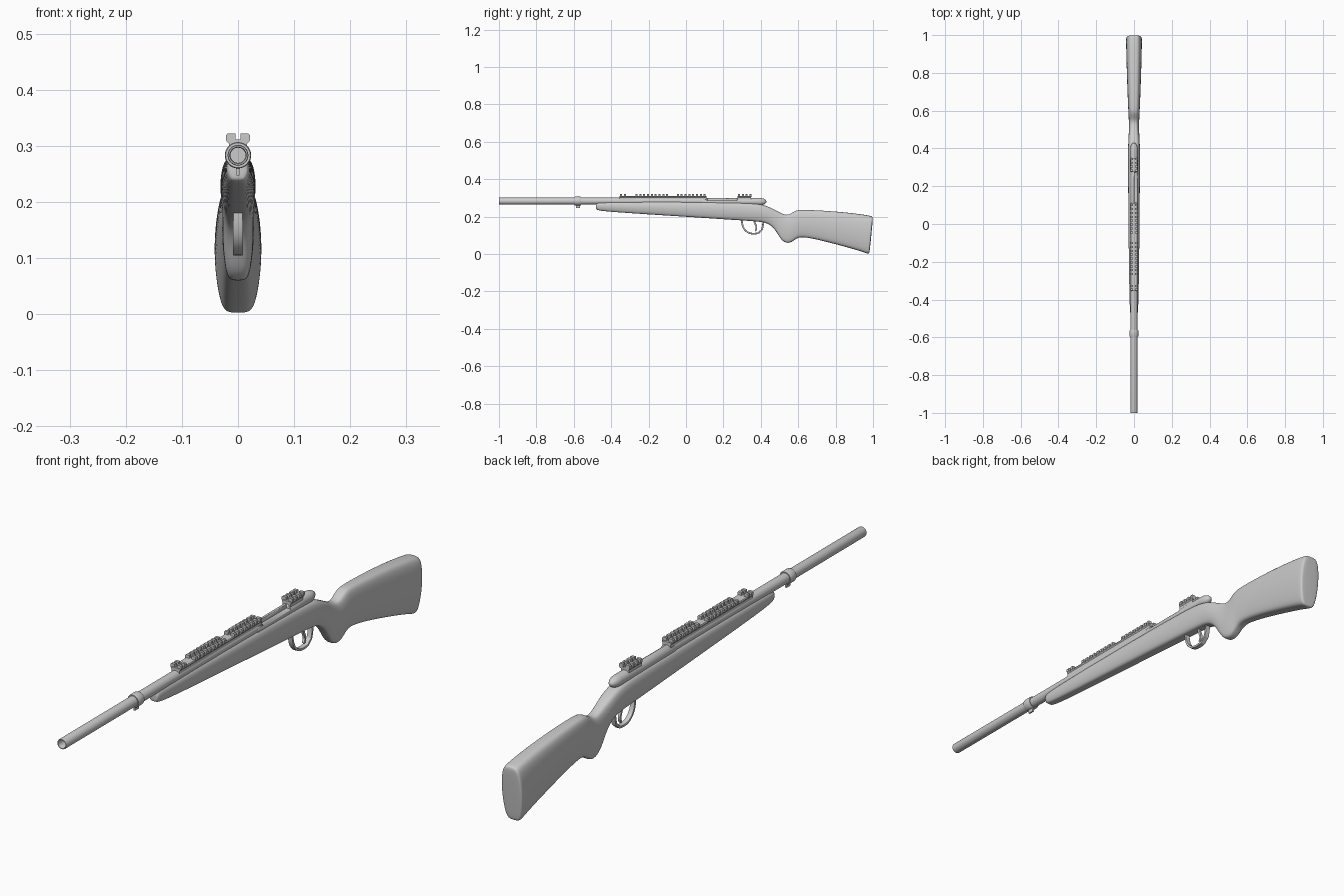
import bpy, bmesh, math
from mathutils import Vector

if "Cube" in bpy.data.objects:
    bpy.data.objects.remove(bpy.data.objects["Cube"])

AXIS_Z = 0.283


def make(name, verts, faces, angle=35):
    me = bpy.data.meshes.new(name)
    me.from_pydata([tuple(v) for v in verts], [], faces)
    bm = bmesh.new()
    bm.from_mesh(me)
    bmesh.ops.recalc_face_normals(bm, faces=bm.faces)
    bm.to_mesh(me)
    bm.free()
    ob = bpy.data.objects.new(name, me)
    bpy.context.collection.objects.link(ob)
    me.shade_smooth()
    me.set_sharp_from_angle(angle=math.radians(angle))
    return ob


def loft(rings, cap=True):
    n = len(rings[0])
    verts = [p for r in rings for p in r]
    faces = [(i * n + j, i * n + (j + 1) % n, (i + 1) * n + (j + 1) % n, (i + 1) * n + j)
             for i in range(len(rings) - 1) for j in range(n)]
    if cap:
        faces += [tuple(range(n)), tuple(range((len(rings) - 1) * n, len(rings) * n))]
    return verts, faces


def lathe(name, profile, n=32, z=AXIS_Z):
    # profile of (y, radius) turned around the bore axis
    rings = [[(r * math.cos(2 * math.pi * k / n), y, z + r * math.sin(2 * math.pi * k / n))
              for k in range(n)] for y, r in profile]
    return make(name, *loft(rings))


def extrude_y(name, outline, spans):
    # one (x, z) outline extruded over several y spans
    verts, faces = [], []
    for y0, y1 in spans:
        v, f = loft([[(x, y, z) for x, z in outline] for y in (y0, y1)])
        faces += [tuple(i + len(verts) for i in q) for q in f]
        verts += v
    return make(name, verts, faces)


def ribbon(name, path, half_width, thickness):
    # flat strip following a (y, z) path
    verts = [(s * half_width, y, z) for y, z in path for s in (-1, 1)]
    faces = [(2 * i, 2 * i + 1, 2 * i + 3, 2 * i + 2) for i in range(len(path) - 1)]
    ob = make(name, verts, faces)
    so = ob.modifiers.new("thick", 'SOLIDIFY')
    so.thickness, so.offset = thickness, 0
    bv = ob.modifiers.new("edge", 'BEVEL')
    bv.width, bv.segments = 0.0015, 2
    su = ob.modifiers.new("smooth", 'SUBSURF')
    su.levels = su.render_levels = 2
    return ob


# Stock: lofted stations of (y, bottom z, top z, half width)
half = [(0, 0), (0.55, 0), (0.78, 0.1), (0.95, 0.3), (1.03, 0.52), (0.98, 0.75), (0.8, 0.93), (0.5, 1), (0, 1)]
section = half + [(-x, t) for x, t in half[-2:0:-1]]
stations = [
    (-0.482, 0.242, 0.268, 0.015), (-0.478, 0.236, 0.274, 0.019), (-0.44, 0.228, 0.278, 0.023),
    (-0.2, 0.212, 0.281, 0.027), (0.1, 0.193, 0.279, 0.030), (0.32, 0.178, 0.275, 0.031),
    (0.41, 0.173, 0.266, 0.031), (0.455, 0.156, 0.246, 0.029), (0.485, 0.118, 0.231, 0.027),
    (0.51, 0.072, 0.217, 0.027), (0.54, 0.057, 0.206, 0.027), (0.565, 0.063, 0.218, 0.028),
    (0.588, 0.082, 0.234, 0.029), (0.62, 0.097, 0.237, 0.031), (0.78, 0.059, 0.230, 0.037),
    (0.93, 0.017, 0.214, 0.041), (0.968, 0.002, 0.204, 0.0415), (0.979, 0.002, 0.200, 0.040),
    (0.982, 0.012, 0.190, 0.034)]
rings = []
for y, zb, zt, w in stations:
    lean = 0.018 if y > 0.94 else 0
    rings.append([(x * w, y + lean * t, zb + (zt - zb) * t) for x, t in section])
stock = make("stock", *loft(rings), angle=180)
sub = stock.modifiers.new("smooth", 'SUBSURF')
sub.levels = sub.render_levels = 2

# Barrel with hollow muzzle, and the band around it
lathe("barrel", [(-0.85, 0.0135), (-0.995, 0.0135), (-1.0, 0.015), (-1.0, 0.0175),
                 (-0.996, 0.0185), (-0.45, 0.0185), (0.09, 0.0195)])
lathe("barrel_band", [(-0.596, 0.018), (-0.596, 0.022), (-0.592, 0.0235), (-0.566, 0.0235),
                      (-0.562, 0.022), (-0.562, 0.018)])
extrude_y("band_lug", [(-0.003, 0.247), (0.003, 0.247), (0.004, 0.265), (-0.004, 0.265)], [(-0.589, -0.567)])

# Receiver with rounded rear and an opening on the right side
tail = [(0.39 + 0.04 * math.sin(a), 0.0205 * math.cos(a)) for a in [math.radians(d) for d in (0, 20, 40, 60, 75, 86)]]
receiver = lathe("receiver", [(0.085, 0.0195), (0.088, 0.0205), (0.25, 0.0205)] + tail, z=0.280)
cutter = extrude_y("port_cutter", [(0.002, 0.287), (0.05, 0.287), (0.05, 0.33), (0.002, 0.33)], [(0.115, 0.272)])
cutter.hide_render = True
cutter.hide_viewport = True
cut = receiver.modifiers.new("port", 'BOOLEAN')
cut.operation, cut.object, cut.solver = 'DIFFERENCE', cutter, 'EXACT'

# Rails: continuous base with rows of split teeth
base = [(-0.016, 0.287), (0.016, 0.287), (0.016, 0.303), (0.019, 0.307), (0.017, 0.311), (-0.017, 0.311),
        (-0.019, 0.307), (-0.016, 0.303)]
extrude_y("rail_base", base, [(-0.355, 0.11), (0.275, 0.347)])
tooth = [(0.0045, 0.309), (0.0165, 0.304), (0.021, 0.309), (0.021, 0.319), (0.0185, 0.322), (0.0045, 0.322)]
spans = []
for start, count in ((-0.353, 2), (-0.27, 9), (-0.049, 8), (0.278, 4)):
    spans += [(start + i * 0.0205, start + i * 0.0205 + 0.0105) for i in range(count)]
for side, s in (("right", 1), ("left", -1)):
    extrude_y("rail_teeth_" + side, [(s * x, z) for x, z in tooth], spans)

# Trigger guard and trigger
ribbon("trigger_guard", [(0.298, 0.185), (0.300, 0.160), (0.308, 0.135), (0.328, 0.115), (0.355, 0.107),
                         (0.385, 0.111), (0.405, 0.128), (0.412, 0.150), (0.413, 0.180)], 0.009, 0.009)
ribbon("trigger", [(0.362, 0.185), (0.368, 0.165), (0.376, 0.148), (0.377, 0.135), (0.371, 0.122)], 0.005, 0.009)
